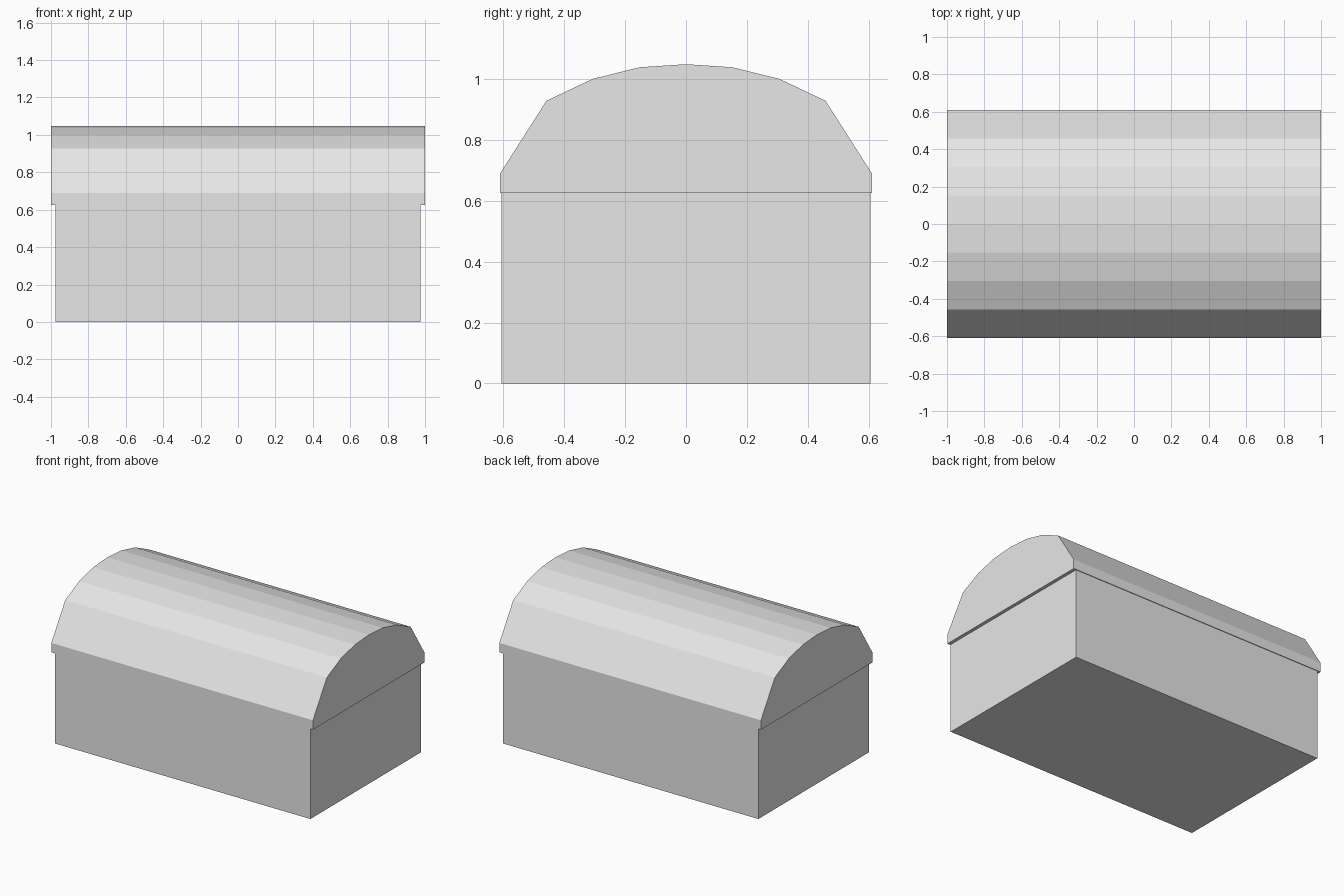
import bpy
import bmesh
from mathutils import Vector

default = bpy.data.objects.get("Cube")
if default:
    bpy.data.objects.remove(default, do_unlink=True)

# Single plain colour
grey = bpy.data.materials.new("light_grey")
grey.use_nodes = True
colour = (0.8, 0.8, 0.8, 1)
grey.diffuse_color = colour
grey.node_tree.nodes["Principled BSDF"].inputs["Base Color"].default_value = colour


def extrude_profile(name, half_profile, half_length):
    """Mirror a (y, z) half profile and extrude it along x into a closed solid."""
    mirrored = [(-y, z) for y, z in reversed(half_profile) if y > 0]
    bm = bmesh.new()
    verts = [bm.verts.new((-half_length, y, z)) for y, z in half_profile + mirrored]
    end = bm.faces.new(verts)
    result = bmesh.ops.extrude_face_region(bm, geom=[end], use_keep_orig=True)
    moved = [g for g in result["geom"] if isinstance(g, bmesh.types.BMVert)]
    bmesh.ops.translate(bm, verts=moved, vec=Vector((2 * half_length, 0, 0)))
    bmesh.ops.recalc_face_normals(bm, faces=bm.faces)
    mesh = bpy.data.meshes.new(name)
    bm.to_mesh(mesh)
    bm.free()
    mesh.materials.append(grey)
    obj = bpy.data.objects.new(name, mesh)
    bpy.context.collection.objects.link(obj)
    return obj


# Box-shaped base
extrude_profile("chest_base", [(0.605, 0), (0.605, 0.625)], 0.977)

# Faceted barrel lid with a slight overhang
lid_profile = [(0.61, 0.625), (0.61, 0.69), (0.458, 0.928),
               (0.306, 1.0), (0.152, 1.038), (0, 1.048)]
extrude_profile("chest_lid", lid_profile, 1.0)
